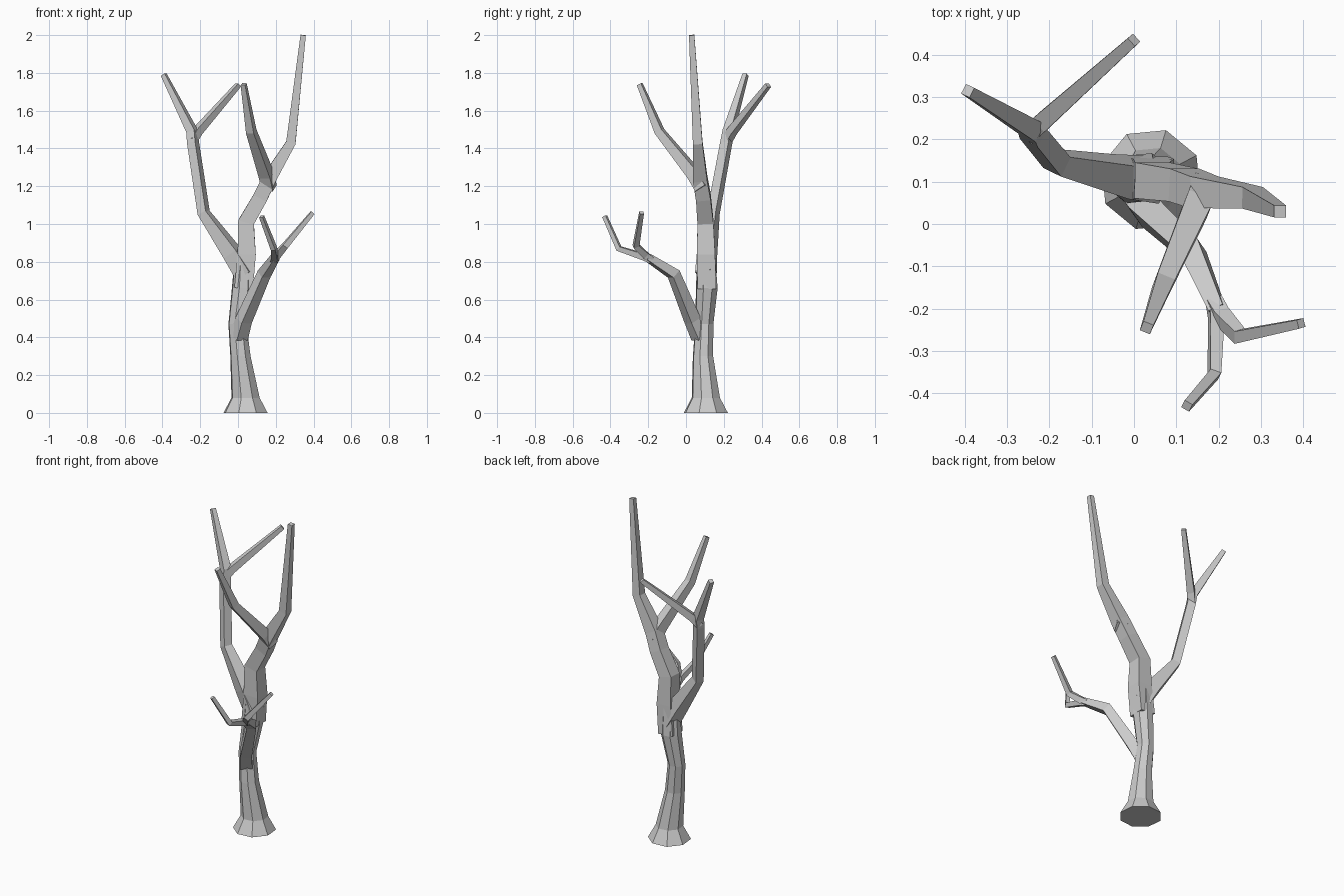
import bpy, bmesh, math
from mathutils import Vector

cube = bpy.data.objects.get("Cube")
if cube:
    bpy.data.objects.remove(cube)

bark = bpy.data.materials.new("grey bark")
bark.use_nodes = True
GREY = (0.6, 0.6, 0.6, 1)
bark.diffuse_color = GREY
bark.node_tree.nodes["Principled BSDF"].inputs["Base Color"].default_value = GREY


def limb(name, rings, sides=4, turn=45, side=None, upright=False):
    """Faceted tapering tube; each ring is (x, y, z, radius to the corners)."""
    pts = [Vector(r[:3]) for r in rings]
    ref = Vector(side) if side else (pts[-1] - pts[0]).cross(Vector((0, 0, 1)))
    bm = bmesh.new()
    loops = []
    for i, p in enumerate(pts):
        before = (p - pts[max(i - 1, 0)]).normalized()
        after = (pts[min(i + 1, len(pts) - 1)] - p).normalized()
        t = Vector((0, 0, 1)) if upright else (before + after).normalized()
        u = (ref - t * ref.dot(t)).normalized()
        v = t.cross(u)
        loop = []
        for k in range(sides):
            a = math.radians(turn) + math.tau * k / sides
            loop.append(bm.verts.new(p + (u * math.cos(a) + v * math.sin(a)) * rings[i][3]))
        loops.append(loop)
    for lo, hi in zip(loops, loops[1:]):
        for k in range(sides):
            n = (k + 1) % sides
            bm.faces.new((lo[k], lo[n], hi[n], hi[k]))
    bm.faces.new(loops[0][::-1])
    bm.faces.new(loops[-1])
    mesh = bpy.data.meshes.new(name)
    bm.to_mesh(mesh)
    bm.free()
    mesh.materials.append(bark)
    obj = bpy.data.objects.new(name, mesh)
    bpy.context.collection.objects.link(obj)
    return obj


# Trunk with flared foot
limb("trunk", [(.04, .105, 0, .122), (.04, .105, .08, .078), (.013, .09, .3, .056),
               (-.003, .097, .47, .05), (.025, .11, .66, .06), (.03, .107, .82, .05)],
     sides=8, turn=28, side=(1, 0, 0), upright=True)

# Main limb continuing the trunk up to the tallest tip
limb("main_limb", [(.03, .11, .66, .07), (.046, .106, .84, .068), (.043, .103, 1.01, .06),
                   (.118, .092, 1.14, .055), (.165, .075, 1.24, .053),
                   (.28, .062, 1.43, .036), (.345, .03, 2, .02)], side=(0, 1, 0))

# Forward branch from the upper fork
limb("front_upper_branch", [(.165, .085, 1.19, .045), (.15, .045, 1.26, .045),
                            (.07, -.14, 1.49, .031), (.03, -.245, 1.74, .018)])

# Branch on the other side, with its fork
limb("side_branch", [(.04, .105, .73, .062), (-.03, .112, .845, .058), (-.182, .145, 1.06, .036),
                     (-.238, .213, 1.43, .034), (-.242, .225, 1.49, .034), (-.393, .315, 1.79, .018)])
limb("side_twig", [(-.245, .215, 1.44, .03), (-.215, .243, 1.49, .03), (0, .435, 1.735, .018)])

# Low branch and its two bent twigs
limb("low_branch", [(.005, .075, .4, .05), (.03, .035, .49, .046), (.138, -.065, .735, .038),
                    (.198, -.205, .825, .026)])
limb("low_twig_front", [(.19, -.185, .81, .024), (.195, -.22, .825, .024),
                        (.19, -.355, .87, .019), (.125, -.43, 1.04, .015)], side=(1, -.5, 0))
limb("low_twig_outer", [(.19, -.185, .81, .026), (.205, -.215, .835, .026),
                        (.25, -.265, .885, .022), (.395, -.235, 1.06, .015)], side=(.3, -1, 0))
